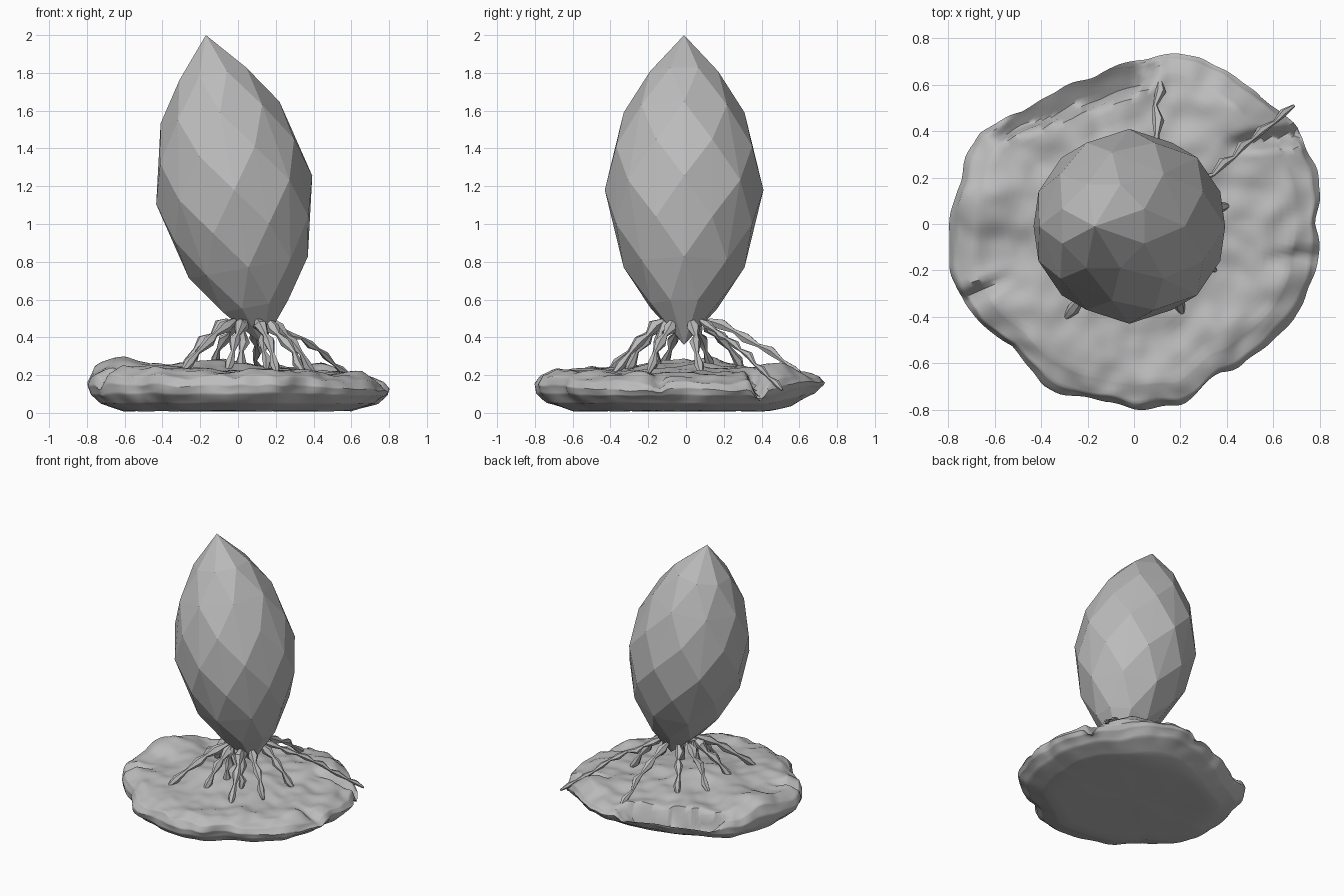
import bpy, bmesh, math, random
from mathutils import Vector, noise

random.seed(4)
if "Cube" in bpy.data.objects:
    bpy.data.objects.remove(bpy.data.objects["Cube"])

grey = bpy.data.materials.new("stone grey")
grey.use_nodes = True
grey.diffuse_color = (0.5, 0.5, 0.5, 1)
grey.node_tree.nodes["Principled BSDF"].inputs["Base Color"].default_value = (0.5, 0.5, 0.5, 1)


def add_object(name, bm, smooth=None):
    bmesh.ops.recalc_face_normals(bm, faces=bm.faces)
    mesh = bpy.data.meshes.new(name)
    bm.to_mesh(mesh)
    bm.free()
    mesh.materials.append(grey)
    obj = bpy.data.objects.new(name, mesh)
    bpy.context.collection.objects.link(obj)
    if smooth:
        bpy.ops.object.select_all(action='DESELECT')
        obj.select_set(True)
        bpy.context.view_layer.objects.active = obj
        bpy.ops.object.shade_smooth_by_angle(angle=math.radians(smooth))


# Crystal: convex skin over staggered rings of eight points on a leaning axis
TIP, FOOT, SIDES = Vector((-0.17, -0.01, 2.0)), Vector((0.13, -0.01, 0.36)), 8
RADII = [0.195, 0.32, 0.39, 0.42, 0.39, 0.32, 0.19]
axis = (TIP - FOOT).normalized()
side = Vector((0, 1, 0)).cross(axis).normalized()
front = axis.cross(side)
bm = bmesh.new()
bm.verts.new(TIP)
bm.verts.new(FOOT)
for k, radius in enumerate(RADII, 1):
    center = TIP.lerp(FOOT, k / 8)
    for i in range(SIDES):
        a = (i + k % 2 / 2) * math.tau / SIDES
        bm.verts.new(center + radius * (side * math.cos(a) + front * math.sin(a)))
bmesh.ops.convex_hull(bm, input=bm.verts)
add_object("crystal", bm)

# Rock base: uneven outline every 15 degrees, swept with a rounded slab profile
OUTLINE = [0.79, 0.82, 0.81, 0.77, 0.78, 0.76, 0.71, 0.67, 0.66, 0.68, 0.77, 0.77,
           0.79, 0.81, 0.80, 0.75, 0.79, 0.78, 0.79, 0.80, 0.74, 0.77, 0.81, 0.80]
PROFILE = [(0, 0.01), (0.76, 0.01), (0.92, 0.05), (0.985, 0.1), (1, 0.14), (0.97, 0.185),
           (0.87, 0.22), (0.62, 0.22), (0.35, 0.245), (0, 0.27)]
# Cracks: inner end, outer end, depth
CRACKS = [(Vector((0.36, 0.33)), Vector((0.74, 0.39)), 0.10),
          (Vector((-0.48, -0.19)), Vector((-0.78, -0.36)), 0.05),
          (Vector((0.52, -0.17)), Vector((0.82, -0.13)), 0.04),
          (Vector((0.10, 0.58)), Vector((0.02, 0.75)), 0.06)]
# Raised lumps on top: place and height
LUMPS = [(Vector((0.42, 0.55)), 0.05), (Vector((-0.62, 0.1)), 0.03)]
BREAK_DIRECTION = Vector((-0.34, 0.94))


def outline(deg):
    i, f = divmod(deg / 15, 1)
    i = int(i)
    return OUTLINE[i % 24] * (1 - f) + OUTLINE[(i + 1) % 24] * f


def ramp(x, low, high):
    t = min(1, max(0, (x - low) / (high - low)))
    return t * t * (3 - 2 * t)


def rock_point(deg, share, z):
    a = math.radians(deg)
    r = share * outline(deg)
    p = Vector((r * math.cos(a), r * math.sin(a), z))
    top = ramp(z, 0.06, 0.2)
    for inner, outer, depth in CRACKS:
        line = outer - inner
        t = min(1, max(0, (p.xy - inner).dot(line) / line.length_squared))
        away = (p.xy - inner - line * t).length
        p.z -= top * depth * ramp(t, 0, 0.6) * (1 - ramp(away, 0, 0.055))
    for place, height in LUMPS:
        p.z += top * height * (1 - ramp((p.xy - place).length, 0, 0.28))
    p.z -= top * 0.03 * p.x
    p.z += ramp(p.y, 0.4, 0.75) * (1 - top) * 0.06
    bump = noise.noise(p * 4) * 0.035 + noise.noise(p * 10) * 0.02
    p.z += bump * (0.12 + 0.88 * top)
    # Broken shelf at the back, open down to a thin lower sheet
    reach = p.xy.dot(BREAK_DIRECTION)
    broken = ramp(reach, 0.525, 0.56) * ramp(p.x, -0.62, -0.5) * (1 - ramp(p.x, 0, 0.1))
    sheet = min(p.z, 0.07 + 0.6 * max(0, reach - 0.54))
    p.z += (sheet - p.z) * broken
    edge = ramp(share, 0.7, 1)
    p.xy *= 1 + edge * noise.noise(p * 8) * 0.03
    p.z = max(p.z, 0.0)
    return p


SEGMENTS, STEPS = 200, 7
rows = []
for (r0, z0), (r1, z1) in zip(PROFILE, PROFILE[1:]):
    for s in range(STEPS):
        t = s / STEPS
        rows.append((r0 + (r1 - r0) * t, z0 + (z1 - z0) * t))
bm = bmesh.new()
grid = [[bm.verts.new(rock_point(i * 360 / SEGMENTS, r, z)) for i in range(SEGMENTS)]
        for r, z in rows[1:]]
for low, high in zip(grid, grid[1:]):
    for i in range(SEGMENTS):
        j = (i + 1) % SEGMENTS
        bm.faces.new((low[i], low[j], high[j], high[i]))
for ring in (grid[0], grid[-1]):
    middle = bm.verts.new(sum((v.co for v in ring), Vector()) / SEGMENTS)
    for i in range(SEGMENTS):
        bm.faces.new((middle, ring[i], ring[(i + 1) % SEGMENTS]))
add_object("rock_base", bm, 50)


# Roots: knotted tubes that arch out of the crystal foot and down to the rock
def root(name, end, knots, thick=0.038):
    end = Vector(end)
    out = Vector((end.x - 0.06, end.y, 0)).normalized()
    start = Vector((0.06, 0, 0.49)) + out * 0.12
    count = knots * 2 + 1
    bm = bmesh.new()
    rings = []
    for k in range(count):
        t = k / (count - 1)
        c = start.lerp(end, t)
        c.z += 0.025 * math.sin(t * math.pi)
        if 0 < k < count - 1:
            c += Vector([random.uniform(-0.01, 0.01) for _ in range(3)])
        radius = thick * (1 if k % 2 else 0.4) * (1 - 0.35 * t)
        across = Vector((-out.y, out.x, 0))
        normal = (end - start).normalized().cross(across)
        rings.append([bm.verts.new(c + radius * (across * math.cos(a) + normal * math.sin(a)))
                      for a in [i * math.tau / 6 for i in range(6)]])
    for low, high in zip(rings, rings[1:]):
        for i in range(6):
            j = (i + 1) % 6
            bm.faces.new((low[i], low[j], high[j], high[i]))
    bm.faces.new(rings[0])
    bm.faces.new(rings[-1])
    add_object(name, bm, 50)


ENDS = [(-0.30, -0.41, 0.21), (-0.06, -0.32, 0.21), (0.21, -0.39, 0.20), (0.35, -0.20, 0.21),
        (0.41, 0.08, 0.20), (-0.31, -0.12, 0.22), (-0.29, 0.14, 0.22), (-0.14, 0.30, 0.22),
        (0.02, -0.17, 0.22), (0.15, -0.18, 0.22)]
for n, end in enumerate(ENDS, 1):
    root(f"root_{n}", end, 3)
root("long_root_back", (0.11, 0.63, 0.19), 4, 0.034)
root("long_root_side", (0.69, 0.51, 0.12), 6, 0.026)
